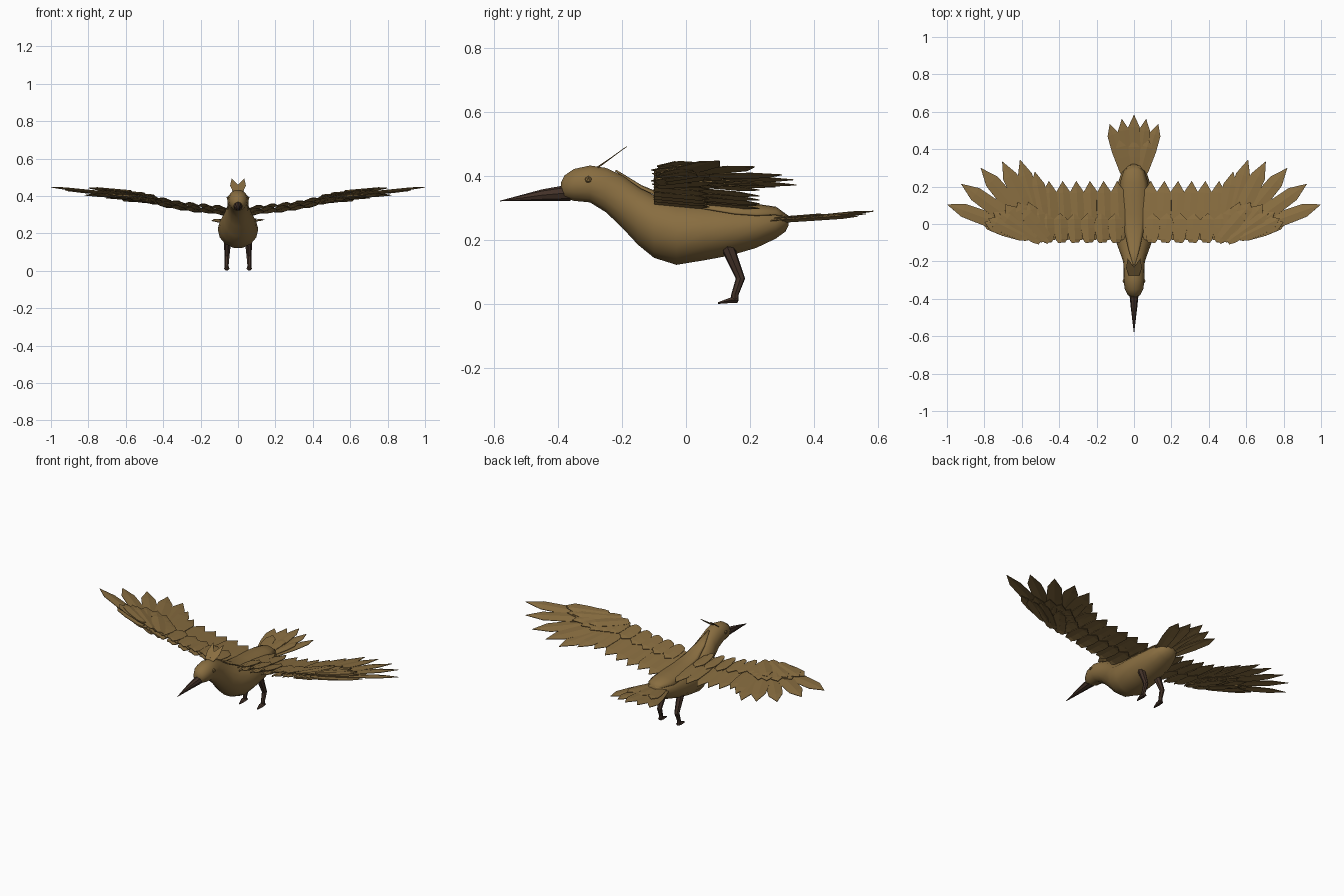
import bpy, bmesh, math
from mathutils import Vector

cube = bpy.data.objects.get("Cube")
if cube:
    bpy.data.objects.remove(cube, do_unlink=True)


def material(name, color):
    m = bpy.data.materials.new(name)
    m.use_nodes = True
    m.diffuse_color = (*color, 1)
    m.node_tree.nodes["Principled BSDF"].inputs["Base Color"].default_value = (*color, 1)
    return m


plumage = material("golden brown plumage", (0.25, 0.155, 0.052))
horn = material("dark brown horn", (0.055, 0.031, 0.021))


def finish(bm, name, mat, smooth=False, mirror=False, thickness=0):
    bmesh.ops.recalc_face_normals(bm, faces=bm.faces)
    mesh = bpy.data.meshes.new(name)
    bm.to_mesh(mesh)
    bm.free()
    mesh.materials.append(mat)
    ob = bpy.data.objects.new(name, mesh)
    bpy.context.collection.objects.link(ob)
    for p in mesh.polygons:
        p.use_smooth = smooth
    if thickness:
        mod = ob.modifiers.new("Thickness", 'SOLIDIFY')
        mod.thickness = thickness
        mod.offset = 0
    if mirror:
        mod = ob.modifiers.new("Mirror", 'MIRROR')
        mod.use_mirror_merge = False
    return ob


def loft(bm, sections, sides, upright=False):
    """Skin rings (centre, half width, half height); upright rings lie flat."""
    rings = []
    for c, a, b in sections:
        ring = []
        for i in range(sides):
            t = math.tau * i / sides
            u, v = a * math.cos(t), b * math.sin(t)
            ring.append(bm.verts.new(Vector(c) + Vector((u, v, 0) if upright else (u, 0, v))))
        rings.append(ring)
    for r, s in zip(rings, rings[1:]):
        for i in range(sides):
            j = (i + 1) % sides
            bm.faces.new((r[i], r[j], s[j], s[i]))
    bm.faces.new(rings[0])
    bm.faces.new(rings[-1])


def lerp_table(table, t):
    for p, q in zip(table, table[1:]):
        if t <= q[0]:
            f = max(0, (t - p[0]) / (q[0] - p[0]))
            return [a + (b - a) * f for a, b in zip(p[1:], q[1:])]
    return list(table[-1][1:])


# Body, neck and head: y, underside, top, half width
BODY = [(-0.39, 0.35, 0.38, 0.012), (-0.38, 0.33, 0.402, 0.033),
        (-0.35, 0.321, 0.423, 0.049), (-0.30, 0.316, 0.434, 0.056),
        (-0.25, 0.285, 0.427, 0.055), (-0.20, 0.237, 0.404, 0.058),
        (-0.15, 0.183, 0.370, 0.076), (-0.10, 0.142, 0.342, 0.094),
        (-0.03, 0.120, 0.322, 0.108), (0.06, 0.135, 0.314, 0.108),
        (0.14, 0.150, 0.311, 0.099), (0.22, 0.174, 0.306, 0.086),
        (0.28, 0.203, 0.297, 0.066), (0.31, 0.225, 0.283, 0.043),
        (0.32, 0.245, 0.268, 0.015)]
bm = bmesh.new()
loft(bm, [((0, y, (lo + hi) / 2), w, (hi - lo) / 2) for y, lo, hi, w in BODY], 14)
finish(bm, "body", plumage, smooth=True)

# Mantle: a long pointed shell over the back
MANTLE = [(-0.22, 0.004), (-0.14, 0.028), (-0.05, 0.048), (0.05, 0.066), (0.15, 0.078),
          (0.22, 0.074), (0.28, 0.055), (0.32, 0.012)]
bm = bmesh.new()
rows = []
for y, half in MANTLE:
    lo, hi, w = lerp_table(BODY, y)
    row = []
    for i in range(7):
        x = half * (i / 3 - 1)
        z = (lo + hi) / 2 + (hi - lo) / 2 * math.sqrt(max(0, 1 - (x / w) ** 2))
        row.append(bm.verts.new((x, y, z + 0.004)))
    rows.append(row)
for r, s in zip(rows, rows[1:]):
    for i in range(6):
        bm.faces.new((r[i], r[i + 1], s[i + 1], s[i]))
finish(bm, "back_mantle", plumage, smooth=True, thickness=0.006)

# Beak
bm = bmesh.new()
loft(bm, [((0, -0.36, 0.348), 0.026, 0.026), ((0, -0.45, 0.34), 0.017, 0.018),
          ((0, -0.58, 0.322), 0.001, 0.001)], 8)
finish(bm, "beak", horn)

# Eyes
bm = bmesh.new()
bmesh.ops.create_icosphere(bm, subdivisions=1, radius=0.012)
bmesh.ops.translate(bm, verts=bm.verts, vec=(0.05, -0.305, 0.388))
finish(bm, "eyes", plumage, mirror=True)

# Two-pointed crest
bm = bmesh.new()
crest = [(0, -0.275, 0.43), (0.028, -0.275, 0.425), (0.042, -0.235, 0.455),
         (0.034, -0.185, 0.492), (0, -0.23, 0.46)]
bm.faces.new([bm.verts.new(p) for p in crest])
finish(bm, "crest", plumage, mirror=True, thickness=0.002)


def feather(bm, root, tip, half, twist=0.007, ridge=0.005):
    """Ridged pointed blade, widest near its end, one edge tipped up."""
    root, tip = Vector(root), Vector(tip)
    d = tip - root
    side = Vector((d.y, -d.x, 0)).normalized()
    up = Vector((0, 0, 1))
    rows = []
    for t, k in ((0, 0.45), (0.12, 0.75), (0.5, 0.95), (0.8, 0.85)):
        c = root + d * t
        rows.append([bm.verts.new(c + side * half * k * s + up * (ridge * (s == 0) + twist * s))
                     for s in (-1, 0, 1)])
    for r, s in zip(rows, rows[1:]):
        for i in range(2):
            bm.faces.new((r[i], r[i + 1], s[i + 1], s[i]))
    end = bm.verts.new(tip)
    for i in range(2):
        bm.faces.new((rows[-1][i], rows[-1][i + 1], end))


WING_RISE = [(0, 0.315), (0.1, 0.322), (0.3, 0.343), (0.5, 0.385), (0.6, 0.405), (1, 0.457)]


def wing_point(x, y, lift=0):
    return (x, y, lerp_table(WING_RISE, x)[0] - 0.1 * y + lift)


# Wing feathers: root x, root y, tip x, tip y, half width
PRIMARIES = [(0.56, -0.055, 1.0, 0.105, 0.042), (0.54, -0.06, 0.925, 0.215, 0.045),
             (0.52, -0.06, 0.82, 0.30, 0.046), (0.50, -0.07, 0.705, 0.335, 0.046),
             (0.48, -0.08, 0.61, 0.345, 0.046), (0.46, -0.08, 0.53, 0.28, 0.045)]
SECONDARIES = [(0.075 + 0.073 * i, -0.085, 0.09 + 0.073 * i, 0.23, 0.046) for i in range(6)]

bm = bmesh.new()
for i, (x, y, tx, ty, w) in enumerate(PRIMARIES + SECONDARIES):
    lift = 0.003 * (i % 2)
    feather(bm, wing_point(x, y, lift), wing_point(tx, ty, lift), w)
finish(bm, "flight_feathers", plumage, mirror=True, thickness=0.003)

# Shorter covert feathers over and under the flight feathers
for name, lift, reach in (("upper_coverts", 0.012, 0.5), ("lower_coverts", -0.012, 0.55)):
    bm = bmesh.new()
    for x, y, tx, ty, w in PRIMARIES + SECONDARIES:
        x0, y0 = x + 0.02, y - 0.015
        feather(bm, wing_point(x0, y0, lift),
                wing_point(x0 + (tx - x) * reach, y0 + (ty - y) * reach, lift), w * 0.9)
    # leading edge feathers at the wrist
    for x, y, tx, ty in ((0.45, -0.095, 0.6, 0.08), (0.50, -0.095, 0.72, 0.06),
                         (0.57, -0.075, 0.78, 0.03)):
        feather(bm, wing_point(x, y, lift * 1.4), wing_point(tx, ty, lift * 1.4), 0.038)
    finish(bm, name, plumage, mirror=True, thickness=0.003)

# Tail fan
bm = bmesh.new()
for tx, ty, tz in ((-0.13, 0.535, 0.274), (-0.065, 0.562, 0.282), (0, 0.585, 0.29),
                   (0.065, 0.562, 0.282), (0.13, 0.535, 0.274)):
    feather(bm, (tx * 0.3, 0.25, 0.25 + tz * 0.02), (tx, ty, tz), 0.036, twist=0.003)
for tx in (-0.08, 0, 0.08):
    feather(bm, (tx * 0.4, 0.26, 0.264), (tx, 0.45, 0.279), 0.034, twist=0.002)
finish(bm, "tail_feathers", plumage, thickness=0.003)

# Legs and feet
bm = bmesh.new()
loft(bm, [((0.055, 0.125, 0.19), 0.021, 0.024), ((0.056, 0.145, 0.14), 0.019, 0.020),
          ((0.058, 0.17, 0.08), 0.014, 0.015), ((0.06, 0.153, 0.03), 0.011, 0.012),
          ((0.06, 0.152, 0.01), 0.013, 0.013)], 7, upright=True)
loft(bm, [((0.06, 0.162, 0.012), 0.014, 0.009), ((0.06, 0.14, 0.012), 0.017, 0.010),
          ((0.06, 0.10, 0.003), 0.004, 0.003)], 6)
finish(bm, "legs", horn, mirror=True)
